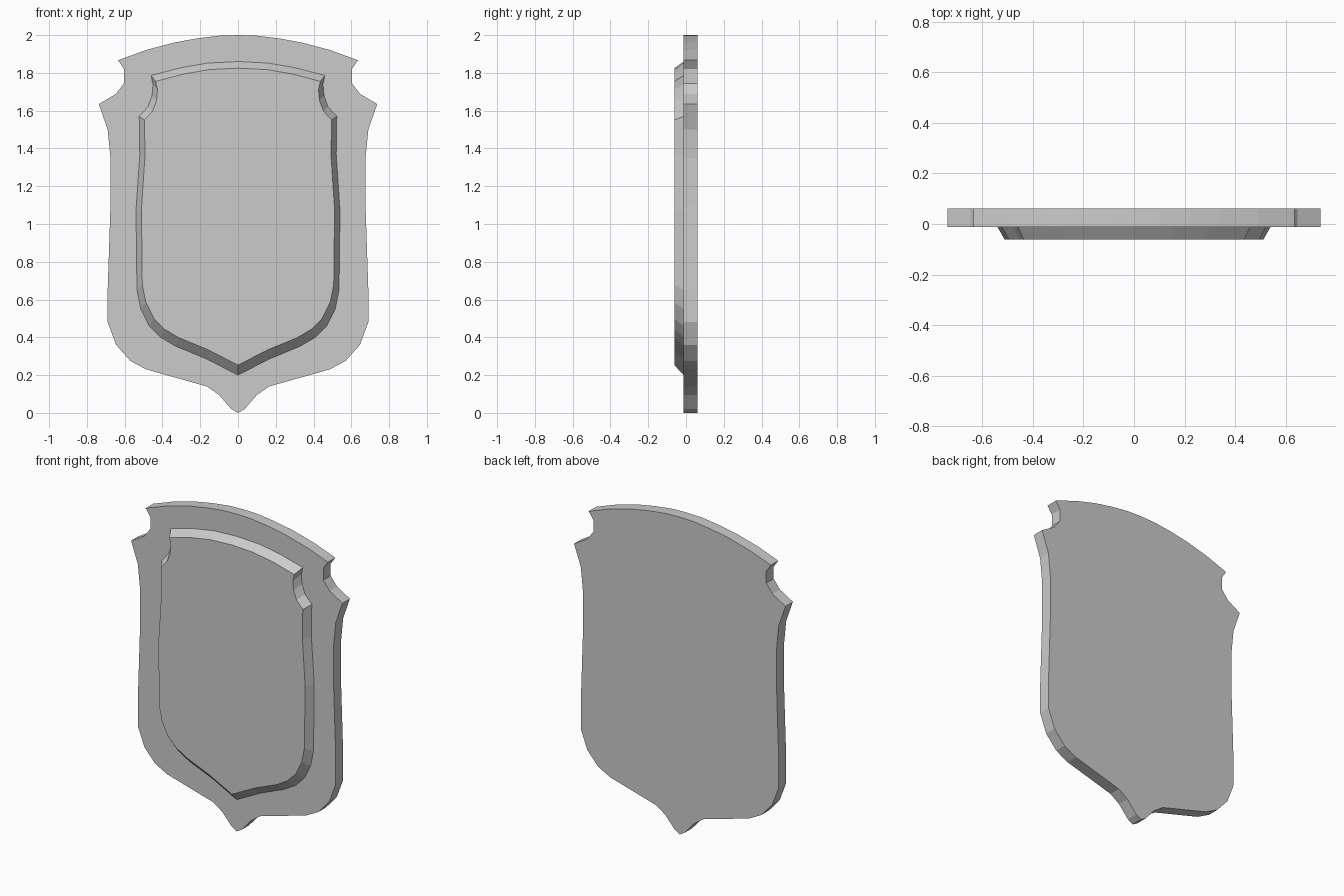
import bpy
import bmesh

default_cube = bpy.data.objects.get("Cube")
if default_cube:
    bpy.data.objects.remove(default_cube, do_unlink=True)

# One plain grey for the whole shield
grey = bpy.data.materials.new("plain_grey")
grey.use_nodes = True
colour = (0.6, 0.6, 0.6, 1)
grey.diffuse_color = colour
grey.node_tree.nodes["Principled BSDF"].inputs["Base Color"].default_value = colour

# Half outlines (x, z), from the top centre down to the bottom tip
PLATE_HALF = [
    (0, 2), (0.1, 1.997), (0.22, 1.982), (0.34, 1.96), (0.49, 1.92), (0.635, 1.867),
    (0.603, 1.82), (0.603, 1.745), (0.647, 1.688), (0.737, 1.635),
    (0.69, 1.5), (0.675, 1.35), (0.675, 1.1), (0.69, 0.65), (0.69, 0.48),
    (0.645, 0.36), (0.57, 0.275), (0.485, 0.23), (0.325, 0.185),
    (0.165, 0.14), (0.1, 0.095), (0.035, 0.02), (0, 0),
]
PANEL_HALF = [
    (0, 1.86), (0.16, 1.852), (0.3, 1.828), (0.46, 1.786),
    (0.45, 1.74), (0.455, 1.68), (0.477, 1.62), (0.523, 1.57),
    (0.52, 1.37), (0.54, 1.07), (0.535, 0.65), (0.515, 0.55), (0.47, 0.46),
    (0.41, 0.4), (0.33, 0.353), (0.165, 0.285), (0, 0.2),
]
BACK_Y, PLATE_FRONT_Y, PANEL_FRONT_Y = 0.062, -0.012, -0.062


def mirrored(half):
    """Close a half outline by mirroring it across the centre line."""
    return half + [(-x, z) for x, z in reversed(half[1:-1])]


def shrunk(outline, factor, centre_z):
    """Scale an outline evenly towards a point on the centre line."""
    return [(x * factor, centre_z + (z - centre_z) * factor) for x, z in outline]


def build_layers(name, layers):
    """Join stacked outlines, each with its own depth, into a closed solid."""
    bm = bmesh.new()
    rings = [[bm.verts.new((x, y, z)) for x, z in outline] for outline, y in layers]
    for lower, upper in zip(rings, rings[1:]):
        count = len(lower)
        for i in range(count):
            j = (i + 1) % count
            bm.faces.new((lower[i], lower[j], upper[j], upper[i]))
    bm.faces.new(rings[0])
    bm.faces.new(rings[-1])
    bmesh.ops.recalc_face_normals(bm, faces=bm.faces)
    mesh = bpy.data.meshes.new(name)
    bm.to_mesh(mesh)
    bm.free()
    mesh.materials.append(grey)
    shield_part = bpy.data.objects.new(name, mesh)
    bpy.context.collection.objects.link(shield_part)
    return shield_part


# Flat backing plate with notched shoulders and a pointed foot
plate = mirrored(PLATE_HALF)
build_layers("backing_plate", [(plate, BACK_Y), (plate, PLATE_FRONT_Y)])

# Raised panel with sloping edges, its root sunk into the plate
panel = mirrored(PANEL_HALF)
panel_face = shrunk(panel, 0.947, 1.2)
build_layers("raised_panel", [
    (panel, 0), (panel, PLATE_FRONT_Y), (panel_face, PANEL_FRONT_Y),
])
